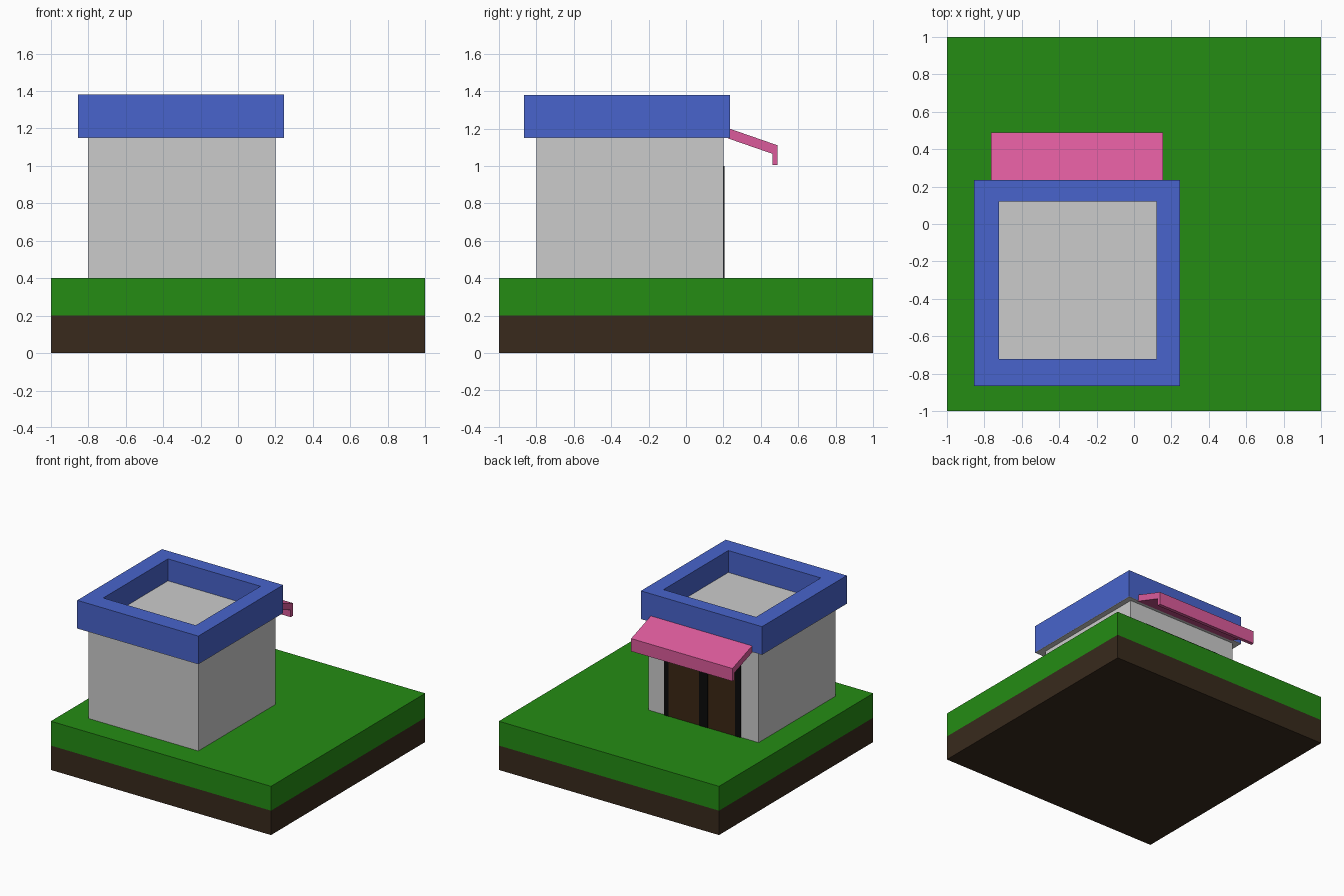
import bpy, bmesh

if "Cube" in bpy.data.objects:
    bpy.data.objects.remove(bpy.data.objects["Cube"])


def material(name, rgb):
    m = bpy.data.materials.new(name)
    m.diffuse_color = (*rgb, 1)
    m.use_nodes = True
    m.node_tree.nodes["Principled BSDF"].inputs["Base Color"].default_value = m.diffuse_color
    return m


def finish(bm, name, mat=None):
    bmesh.ops.recalc_face_normals(bm, faces=bm.faces[:])
    me = bpy.data.meshes.new(name)
    bm.to_mesh(me)
    bm.free()
    ob = bpy.data.objects.new(name, me)
    bpy.context.collection.objects.link(ob)
    if mat:
        me.materials.append(mat)
    return ob


def prism(name, points, offset, mat=None):
    """Extrude a flat outline along an offset vector."""
    bm = bmesh.new()
    face = bm.faces.new([bm.verts.new(p) for p in points])
    ext = bmesh.ops.extrude_face_region(bm, geom=[face])
    moved = [g for g in ext["geom"] if isinstance(g, bmesh.types.BMVert)]
    bmesh.ops.translate(bm, verts=moved, vec=offset)
    if face.is_valid and len(bm.faces) < len(points) + 2:
        bmesh.ops.holes_fill(bm, edges=bm.edges[:])
    return finish(bm, name, mat)


def box(name, x, y, z, mat=None):
    outline = [(x[0], y[0], z[0]), (x[1], y[0], z[0]),
               (x[1], y[1], z[0]), (x[0], y[1], z[0])]
    return prism(name, outline, (0, 0, z[1] - z[0]), mat)


def square_ring(name, x, y, inner_x, inner_y, z, mat=None):
    bm = bmesh.new()

    def loop(xs, ys, h):
        return [bm.verts.new((xs[i], ys[j], h)) for i, j in ((0, 0), (1, 0), (1, 1), (0, 1))]
    loops = [loop(x, y, z[0]), loop(x, y, z[1]),
             loop(inner_x, inner_y, z[1]), loop(inner_x, inner_y, z[0])]
    for k in range(4):
        a, b = loops[k], loops[(k + 1) % 4]
        for i in range(4):
            j = (i + 1) % 4
            bm.faces.new((a[i], a[j], b[j], b[i]))
    return finish(bm, name, mat)


soil = material("soil", (0.040, 0.023, 0.012))
grass = material("grass", (0.018, 0.262, 0.007))
blue = material("blue trim", (0.065, 0.127, 0.604))
pink = material("pink awning", (0.708, 0.105, 0.328))
brown = material("door brown", (0.045, 0.021, 0.007))
black = material("frame black", (0.003, 0.003, 0.003))

# Ground layers
box("soil_layer", (-1, 1), (-1, 1), (0, 0.2), soil)
box("grass_layer", (-1, 1), (-1, 1), (0.2, 0.4), grass)

# Building body, its top is the sunken roof
box("building_walls", (-0.8, 0.2), (-0.8, 0.2), (0.4, 1.2))

# Roof parapet with a grey underside
outer_x, outer_y, inner = (-0.855, 0.245), (-0.865, 0.235), (-0.72, 0.12)
square_ring("roof_parapet", outer_x, outer_y, inner, inner, (1.152, 1.38), blue)
square_ring("parapet_underside", outer_x, outer_y, inner, inner, (1.148, 1.152))

# Bent awning over the entrance
profile = [(0.225, 1.202), (0.49, 1.11), (0.49, 1.005), (0.462, 1.005),
           (0.462, 1.065), (0.225, 1.147)]
prism("awning", [(-0.765, y, z) for y, z in profile], (0.92, 0, 0), pink)

# Double door and frame on the back wall
for side, x in (("left", (-0.6, -0.34)), ("right", (-0.26, 0.02))):
    box("door_" + side, x, (0.19, 0.204), (0.4, 0.97), brown)
for label, x in (("left", (-0.64, -0.59)), ("middle", (-0.342, -0.265)), ("right", (0.015, 0.055))):
    box("door_post_" + label, x, (0.19, 0.207), (0.4, 1.0), black)
box("door_lintel", (-0.59, 0.015), (0.19, 0.2065), (0.96, 1.0), black)
